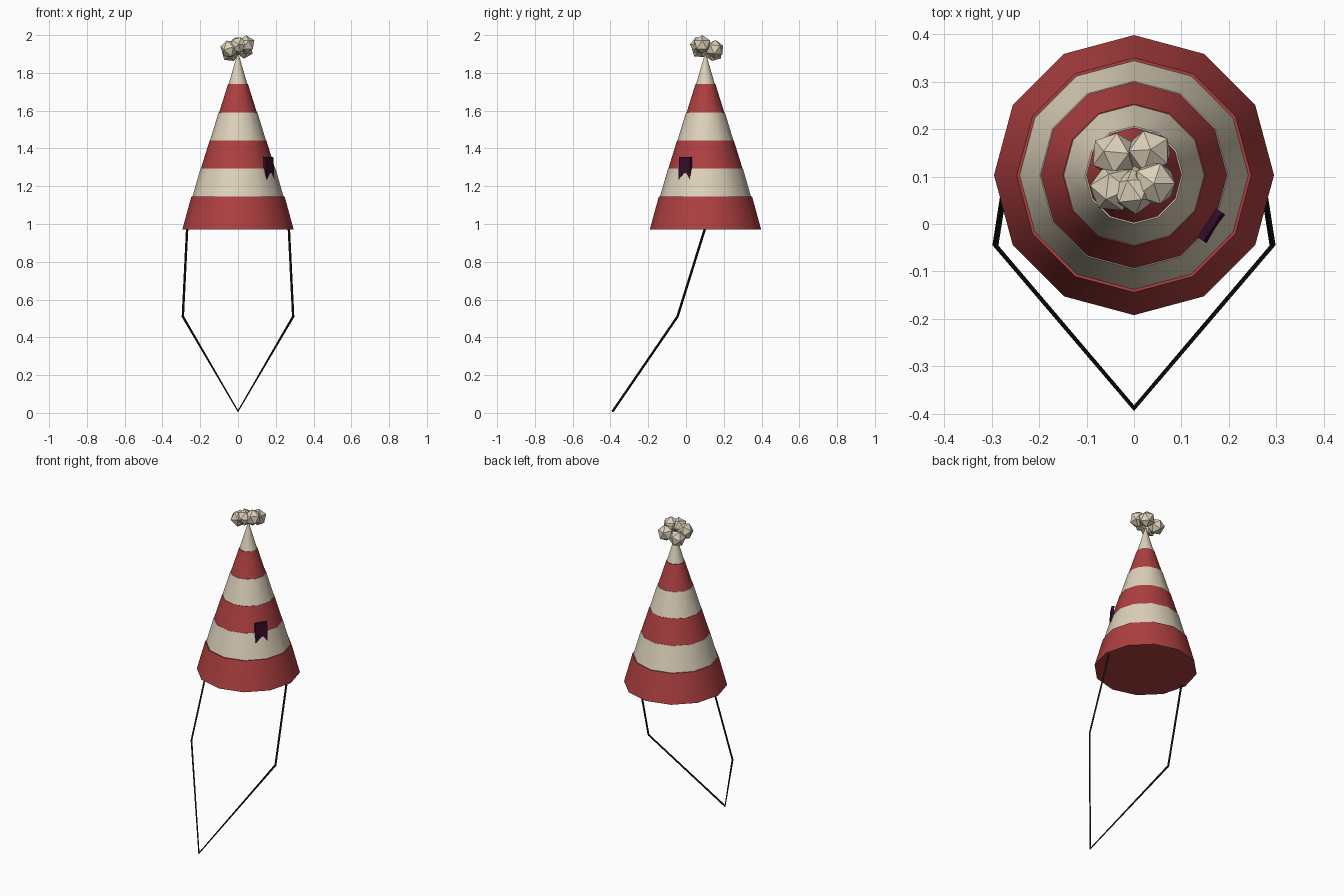
import bpy, bmesh
from math import cos, sin, pi, radians
from mathutils import Vector, Matrix

if "Cube" in bpy.data.objects:
    bpy.data.objects.remove(bpy.data.objects["Cube"])


def material(name, rgb):
    m = bpy.data.materials.new(name)
    m.use_nodes = True
    m.diffuse_color = (*rgb, 1)
    m.node_tree.nodes["Principled BSDF"].inputs["Base Color"].default_value = (*rgb, 1)
    return m


RED = material("red felt", (0.42, 0.05, 0.052))
CREAM = material("cream felt", (0.72, 0.64, 0.49))
PLUM = material("plum ribbon", (0.035, 0.004, 0.022))
BLACK = material("black elastic", (0.008, 0.008, 0.006))
CENTRE = Vector((0, 0.103, 0))


def finish(name, bm, mats, smooth=False):
    bmesh.ops.recalc_face_normals(bm, faces=bm.faces)
    mesh = bpy.data.meshes.new(name)
    bm.to_mesh(mesh)
    bm.free()
    for m in mats:
        mesh.materials.append(m)
    ob = bpy.data.objects.new(name, mesh)
    bpy.context.collection.objects.link(ob)
    if smooth:
        bpy.ops.object.select_all(action='DESELECT')
        ob.select_set(True)
        bpy.context.view_layer.objects.active = ob
        bpy.ops.object.shade_smooth_by_angle(angle=radians(35))
    return ob


# Striped cone: stacked twelve-sided bands with small ledges between them
SIDES = 12
bands = [(0.97, 0.295, 0.247), (1.145, 0.241, 0.198), (1.295, 0.196, 0.15),
         (1.443, 0.148, 0.103), (1.59, 0.1, 0.053), (1.74, 0.05, 0.003)]
tops = [b[0] for b in bands[1:]] + [1.9]
bm = bmesh.new()


def ring(r, z):
    return [bm.verts.new(CENTRE + Vector((r * cos(2 * pi * i / SIDES),
            r * sin(2 * pi * i / SIDES), z))) for i in range(SIDES)]


def bridge(a, b, index):
    for i in range(SIDES):
        j = (i + 1) % SIDES
        bm.faces.new((a[i], a[j], b[j], b[i])).material_index = index


previous = None
for n, ((z, low, high), top) in enumerate(zip(bands, tops)):
    bottom_ring, top_ring = ring(low, z), ring(high, top)
    if previous:
        bridge(previous, bottom_ring, (n - 1) % 2)
    else:
        bm.faces.new(bottom_ring)
    bridge(bottom_ring, top_ring, n % 2)
    previous = top_ring
bm.faces.new(previous).material_index = 1
finish("striped_cone", bm, [RED, CREAM], smooth=True)

# Faceted pompom: a cluster of low-poly balls
balls = [(0.042, 0.085, 1.95, 0.05), (-0.044, 0.074, 1.927, 0.051),
         (0.033, 0.152, 1.925, 0.05), (-0.042, 0.146, 1.908, 0.05),
         (0.0, 0.068, 1.947, 0.048)]
bm = bmesh.new()
for k, (x, y, z, r) in enumerate(balls):
    place = Matrix.Translation((x, y, z)) @ Matrix.Rotation(k * 1.3, 4, (0.4, 0.6, 1))
    bmesh.ops.create_icosphere(bm, subdivisions=1, radius=r, matrix=place)
finish("pompom", bm, [CREAM])

# Swallowtail ribbon standing against the cone
w, h, t = 0.036, 0.06, 0.008
outline = [(-w, h), (w, h), (w, -h), (0, -h * 0.4), (-w, -h)]
along = Vector((0.55, 0.835, 0))
out = Vector((0.835, -0.55, 0))
hang = (Vector((0, 0, 1)) - out * 0.06).normalized()
middle = Vector((0.163, -0.004, 1.295))
bm = bmesh.new()
face = bm.faces.new([bm.verts.new(middle + along * a + hang * b - out * t)
                     for a, b in outline])
extruded = bmesh.ops.extrude_face_region(bm, geom=[face], use_keep_orig=True)
bmesh.ops.translate(bm, vec=out * 2 * t,
                    verts=[v for v in extruded["geom"] if isinstance(v, bmesh.types.BMVert)])
finish("ribbon_tag", bm, [PLUM])

# Chin strap: thin square cord bent at both cheeks and under the chin
half = [Vector((0.268, 0.108, 1.0)), Vector((0.292, -0.045, 0.51)), Vector((0, -0.388, 0.009))]
path = half + [Vector((-p.x, p.y, p.z)) for p in reversed(half[:2])]
curve = bpy.data.curves.new("chin_strap", 'CURVE')
curve.dimensions = '3D'
curve.bevel_depth = 0.0065
curve.bevel_resolution = 0
curve.use_fill_caps = True
spline = curve.splines.new('POLY')
spline.points.add(len(path) - 1)
for point, p in zip(spline.points, path):
    point.co = (*p, 1)
curve.materials.append(BLACK)
spline.use_smooth = False
strap = bpy.data.objects.new("chin_strap", curve)
bpy.context.collection.objects.link(strap)
